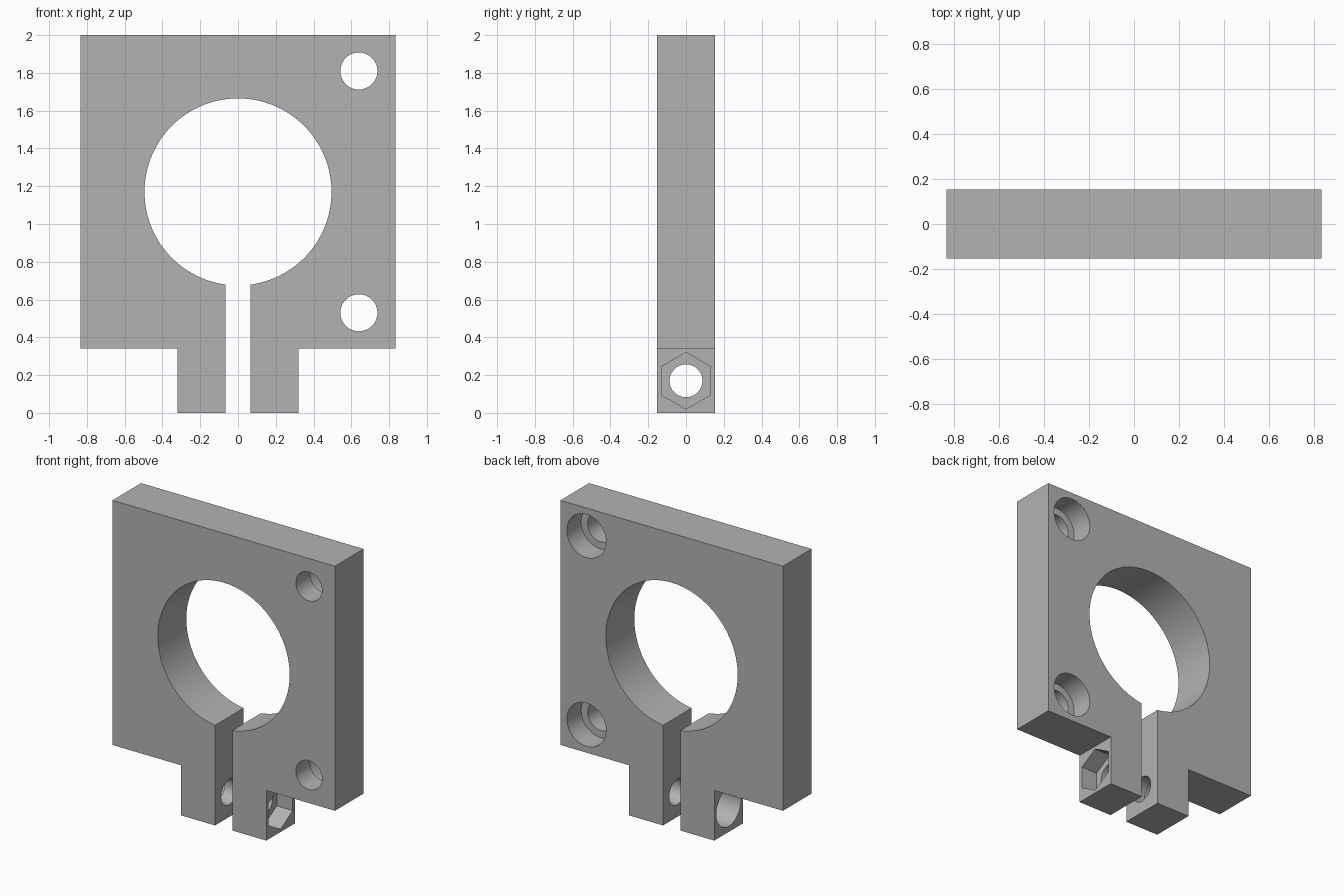
import bpy, bmesh, math
from mathutils import Matrix, Vector

cube = bpy.data.objects.get("Cube")
if cube:
    bpy.data.objects.remove(cube, do_unlink=True)

HALF_T = 0.153                     # half thickness of the plate
HALF_W, TAB, SLOT = 0.835, 0.32, 0.065
BORE_Z, BORE_R = 1.17, 0.495
TAB_Z = 0.17                       # height of the clamp screw axis

grey = bpy.data.materials.new("plain grey")
grey.use_nodes = True
colour = (0.45, 0.45, 0.45, 1)
grey.diffuse_color = colour
grey.node_tree.nodes["Principled BSDF"].inputs["Base Color"].default_value = colour


def make_object(name, bm):
    bmesh.ops.recalc_face_normals(bm, faces=bm.faces)
    mesh = bpy.data.meshes.new(name)
    bm.to_mesh(mesh)
    bm.free()
    mesh.materials.append(grey)
    obj = bpy.data.objects.new(name, mesh)
    bpy.context.collection.objects.link(obj)
    return obj


# Split clamp plate: half outline, mirrored, with the bore arc opening into the slot
right = [(SLOT, 0), (TAB, 0), (TAB, 0.34), (HALF_W, 0.34), (HALF_W, 2)]
outer = right + [(-x, z) for x, z in reversed(right)]
gap = math.asin(SLOT / BORE_R)
steps = 112
arc = []
for i in range(steps + 1):
    a = gap + (2 * math.pi - 2 * gap) * i / steps
    arc.append((-BORE_R * math.sin(a), BORE_Z - BORE_R * math.cos(a)))
bm = bmesh.new()
face = bm.faces.new([bm.verts.new((x, -HALF_T, z)) for x, z in outer + arc])
ext = bmesh.ops.extrude_face_region(bm, geom=[face])
bmesh.ops.translate(bm, vec=(0, 2 * HALF_T, 0),
                    verts=[v for v in ext["geom"] if isinstance(v, bmesh.types.BMVert)])
plate = make_object("clamp_plate", bm)


def drill(start, end, radius, sides=64):
    """Cut a round or polygonal hole between two points."""
    start, end = Vector(start), Vector(end)
    axis = end - start
    # local x of the prism points up, so a hexagon has corners at top and bottom
    z = axis.normalized()
    x = Vector((0, 0, 1))
    y = z.cross(x)
    rot = Matrix((x, y, z)).transposed().to_4x4()
    bm = bmesh.new()
    ring = [bm.verts.new((radius * math.cos(2 * math.pi * i / sides),
                          radius * math.sin(2 * math.pi * i / sides), 0))
            for i in range(sides)]
    base = bm.faces.new(ring)
    ext = bmesh.ops.extrude_face_region(bm, geom=[base])
    bmesh.ops.translate(bm, vec=(0, 0, axis.length),
                        verts=[v for v in ext["geom"] if isinstance(v, bmesh.types.BMVert)])
    bm.transform(Matrix.Translation(start) @ rot)
    cutter = make_object("cutter", bm)
    cutter.hide_render = True
    mod = plate.modifiers.new("hole", "BOOLEAN")
    mod.operation, mod.solver, mod.object = "DIFFERENCE", "EXACT", cutter
    bpy.context.view_layer.objects.active = plate
    bpy.ops.object.modifier_apply(modifier=mod.name)
    bpy.data.objects.remove(cutter, do_unlink=True)


# Corner mounting holes, counterbored from the back
for x in (-0.64, 0.64):
    for z in (0.53, 1.81):
        drill((x, -0.3, z), (x, 0.3, z), 0.098)
        drill((x, 0, z), (x, 0.3, z), 0.147)

# Clamp screw hole through both tabs, nut pocket on one side, screw head on the other
drill((-0.5, 0, TAB_Z), (0.5, 0, TAB_Z), 0.087)
drill((TAB - 0.12, 0, TAB_Z), (TAB + 0.1, 0, TAB_Z), 0.15, 6)
drill((-TAB - 0.1, 0, TAB_Z), (-TAB + 0.16, 0, TAB_Z), 0.132)

# Smooth bores, sharp edges
bpy.ops.object.select_all(action="DESELECT")
plate.select_set(True)
bpy.context.view_layer.objects.active = plate
bpy.ops.object.shade_smooth_by_angle(angle=math.radians(30))
